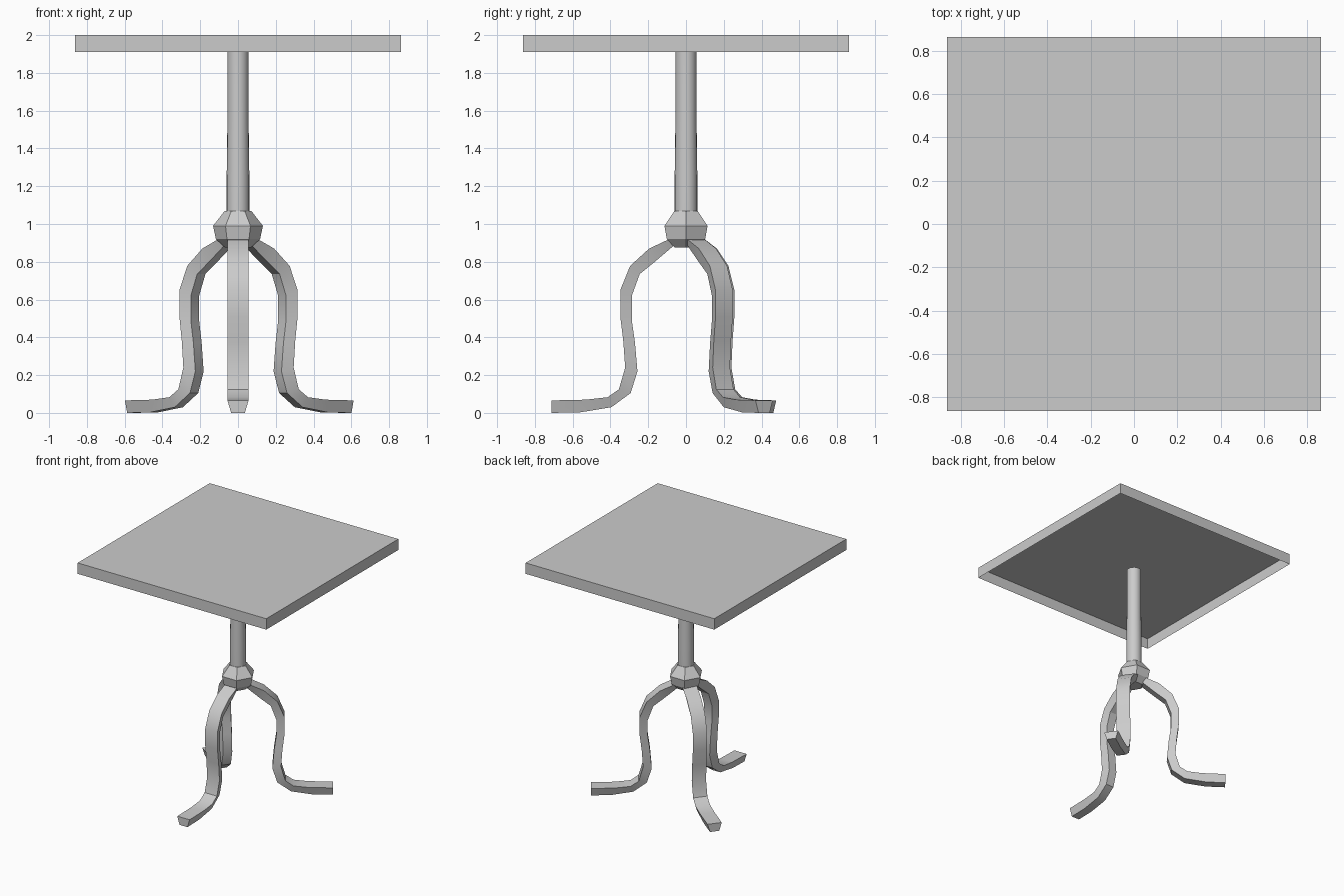
import bpy, bmesh, math
from mathutils import Matrix

if "Cube" in bpy.data.objects:
    bpy.data.objects.remove(bpy.data.objects["Cube"])


def finish(name, bm, smooth=False):
    bmesh.ops.recalc_face_normals(bm, faces=bm.faces)
    mesh = bpy.data.meshes.new(name)
    bm.to_mesh(mesh)
    bm.free()
    obj = bpy.data.objects.new(name, mesh)
    bpy.context.collection.objects.link(obj)
    if smooth:
        bpy.ops.object.select_all(action='DESELECT')
        obj.select_set(True)
        bpy.context.view_layer.objects.active = obj
        bpy.ops.object.shade_smooth_by_angle(angle=math.radians(30))
    return obj


def loft(bm, rings, caps=True):
    """Skin a list of equal-length point rings."""
    vs = [[bm.verts.new(p) for p in r] for r in rings]
    n = len(vs[0])
    for a, b in zip(vs, vs[1:]):
        for i in range(n):
            j = (i + 1) % n
            bm.faces.new((a[i], a[j], b[j], b[i]))
    if caps:
        bm.faces.new(vs[0])
        bm.faces.new(vs[-1])


def turned(name, profile, sides, smooth):
    bm = bmesh.new()
    loft(bm, [[(r * math.cos(math.tau * i / sides), r * math.sin(math.tau * i / sides), z)
               for i in range(sides)] for r, z in profile])
    return finish(name, bm, smooth)


# Table top: thin box left open underneath
bm = bmesh.new()
bmesh.ops.create_cube(bm, size=1, matrix=Matrix.Translation((0, 0, 1.955))
                      @ Matrix.Diagonal((1.724, 1.724, 0.09, 1)))
bm.faces.ensure_lookup_table()
under = min(bm.faces, key=lambda f: f.calc_center_median().z)
bmesh.ops.delete(bm, geom=[under], context='FACES_ONLY')
finish("table_top", bm)

# Slightly tapered round post and six-sided hub
turned("post", [(0.06, 1.04), (0.06, 1.25), (0.056, 1.55), (0.056, 1.912)], 20, True)
turned("hub", [(0.07, 1.07), (0.132, 0.99), (0.117, 0.92), (0.068, 0.875)], 6, False)

# Leg profile stations: outer (distance, height), inner (distance, height)
stations = [
    (0.03, 0.95, 0.02, 0.91),
    (0.095, 0.917, 0.065, 0.885),
    (0.195, 0.87, 0.165, 0.80),
    (0.296, 0.778, 0.245, 0.735),
    (0.348, 0.65, 0.287, 0.62),
    (0.348, 0.51, 0.287, 0.49),
    (0.332, 0.38, 0.27, 0.37),
    (0.322, 0.24, 0.257, 0.22),
    (0.355, 0.125, 0.293, 0.105),
    (0.415, 0.083, 0.395, 0.03),
    (0.53, 0.07, 0.56, 0.003),
    (0.712, 0.066, 0.712, 0.0),
]
WIDE, NARROW = 0.056, 0.036


def leg(name, angle):
    bm = bmesh.new()
    loft(bm, [[(ro, -WIDE, zo), (ro, WIDE, zo), (ri, NARROW, zi), (ri, -NARROW, zi)]
              for ro, zo, ri, zi in stations])
    bm.transform(Matrix.Rotation(math.radians(angle), 4, 'Z'))
    finish(name, bm, True)


# Three curved legs
for name, angle in (("front_leg", -90), ("right_leg", 35.5), ("left_leg", 180 - 37.5)):
    leg(name, angle)
